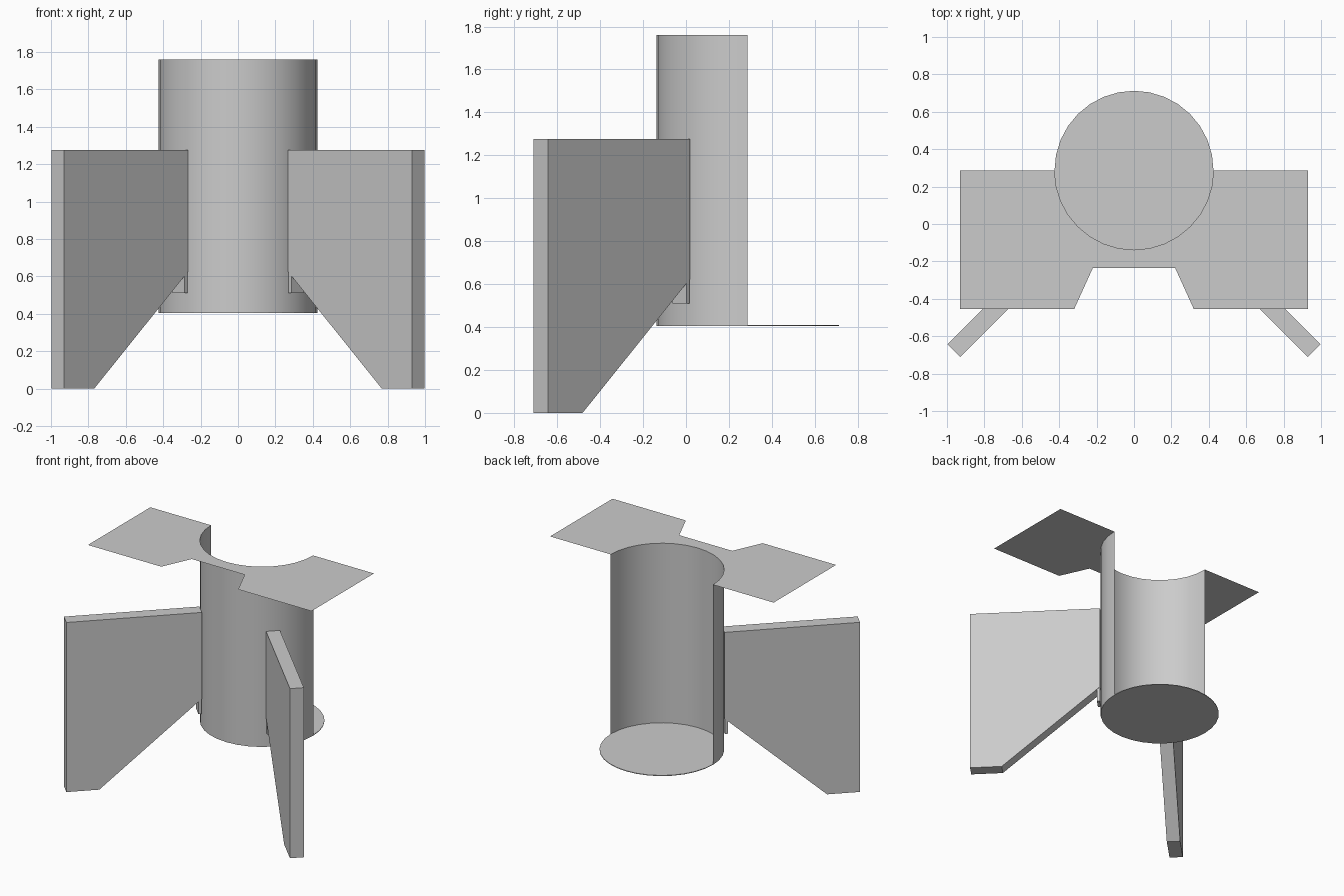
import bpy, bmesh, math
from mathutils import Vector

cube = bpy.data.objects.get("Cube")
if cube:
    bpy.data.objects.remove(cube, do_unlink=True)

grey = bpy.data.materials.new("light_grey")
grey.use_nodes = True
COLOR = (0.6, 0.6, 0.6, 1)
grey.diffuse_color = COLOR
grey.node_tree.nodes["Principled BSDF"].inputs["Base Color"].default_value = COLOR

RADIUS, CENTRE_Y = 0.425, 0.287
BASE_Z, TOP_Z = 0.41, 1.76
SEGMENTS = 32


def arc(start, end, steps, z):
    """Points on the tube circle between two angles in degrees."""
    result = []
    for i in range(steps + 1):
        a = math.radians(start + (end - start) * i / steps)
        result.append(Vector((RADIUS * math.cos(a), CENTRE_Y + RADIUS * math.sin(a), z)))
    return result


def finish(name, bm, smooth=False):
    mesh = bpy.data.meshes.new(name)
    bm.to_mesh(mesh)
    bm.free()
    mesh.materials.append(grey)
    obj = bpy.data.objects.new(name, mesh)
    bpy.context.collection.objects.link(obj)
    if smooth:
        bpy.ops.object.select_all(action='DESELECT')
        obj.select_set(True)
        bpy.context.view_layer.objects.active = obj
        bpy.ops.object.shade_smooth_by_angle(angle=math.radians(30))
    return obj


def sheet(name, points, depth=0):
    """Flat polygon, optionally extruded along a vector."""
    bm = bmesh.new()
    face = bm.faces.new([bm.verts.new(p) for p in points])
    if depth:
        extruded = bmesh.ops.extrude_face_region(bm, geom=[face], use_keep_orig=True)
        moved = [v for v in extruded["geom"] if isinstance(v, bmesh.types.BMVert)]
        bmesh.ops.translate(bm, verts=moved, vec=depth)
        bmesh.ops.recalc_face_normals(bm, faces=bm.faces)
    return finish(name, bm)


# Half tube, open at the back
bm = bmesh.new()
low = [bm.verts.new(p) for p in arc(180, 360, SEGMENTS // 2, BASE_Z)]
high = [bm.verts.new(p) for p in arc(180, 360, SEGMENTS // 2, TOP_Z)]
for i in range(SEGMENTS // 2):
    bm.faces.new((low[i], low[i + 1], high[i + 1], high[i]))
finish("half_tube", bm, smooth=True)

# Full round floor under the tube
sheet("floor_disc", arc(0, 360, SEGMENTS, BASE_Z)[:-1], Vector((0, 0, -0.005)))

# Thin top plate with a front notch, wrapped around the tube mouth
right_side = [(0.93, CENTRE_Y), (0.93, -0.455), (0.32, -0.455), (0.22, -0.235)]
outline = [Vector((x, y, TOP_Z)) for x, y in right_side]
outline += [Vector((-x, y, TOP_Z)) for x, y in reversed(right_side)]
outline += arc(180, 360, SEGMENTS // 2, TOP_Z)
sheet("top_plate", list(reversed(outline)))


# Diagonal fins and their small root tabs, one pair per side
def radial_slab(name, side, profile, half_width):
    """Slab from a (distance from tube axis, height) profile, turned 45 degrees."""
    out = Vector((side, -1, 0)).normalized()
    across = Vector((side, 1, 0)).normalized() * half_width
    axis = Vector((0, CENTRE_Y, 0))
    points = [axis + out * u + Vector((0, 0, z)) - across for u, z in profile]
    sheet(name, points, across * 2)


fin = [(0.426, 1.275), (1.363, 1.275), (1.363, 0), (1.135, 0), (0.426, 0.625)]
tab = [(0.428, 0.66), (0.449, 0.66), (0.449, 0.51), (0.428, 0.51)]
for label, side in (("left", 1), ("right", -1)):
    radial_slab(label + "_fin", side, fin, 0.048)
    radial_slab(label + "_fin_tab", side, tab, 0.045)
